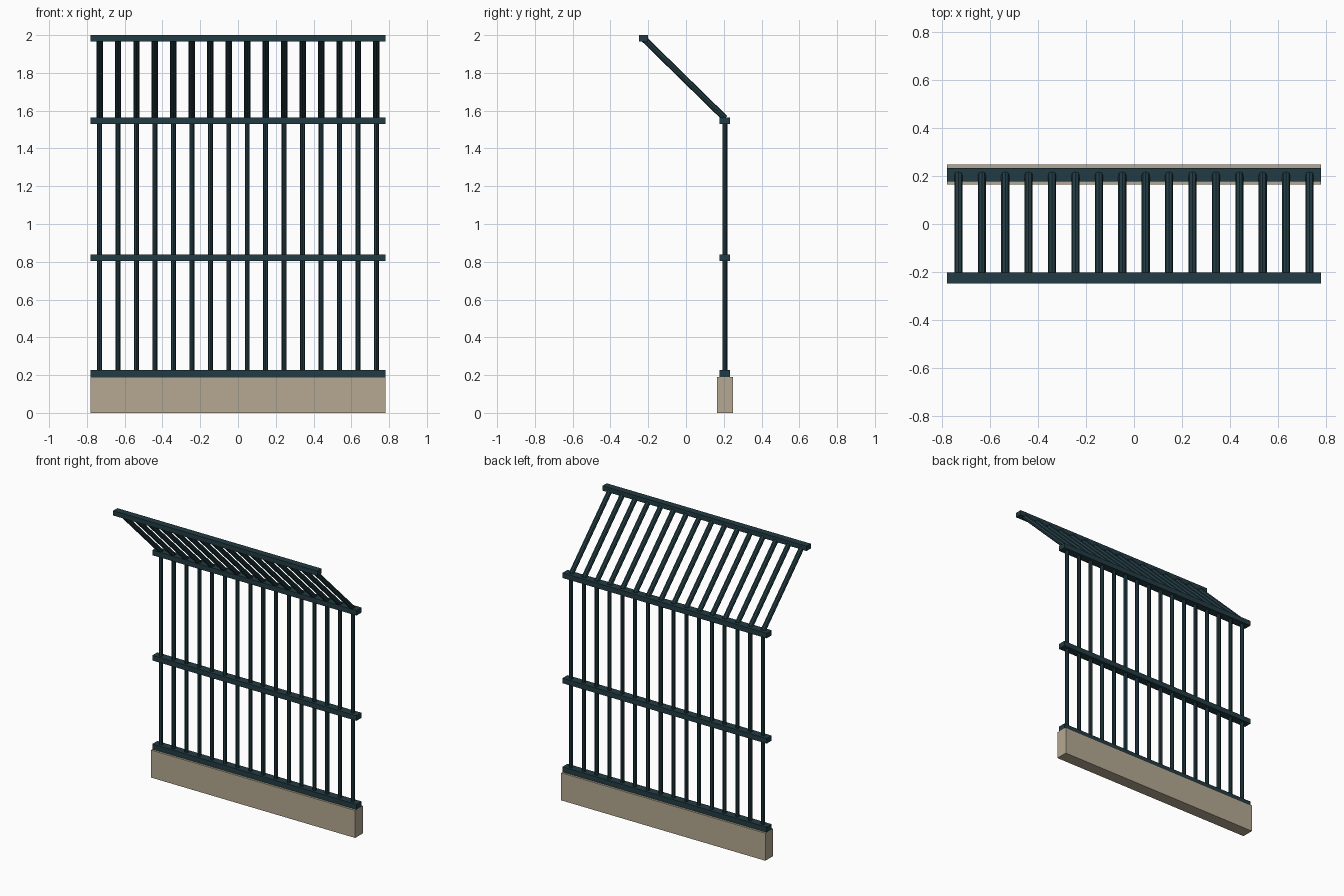
import bpy
from mathutils import Vector

if "Cube" in bpy.data.objects:
    bpy.data.objects.remove(bpy.data.objects["Cube"])


def material(name, rgb):
    m = bpy.data.materials.new(name)
    m.diffuse_color = (*rgb, 1)
    m.use_nodes = True
    m.node_tree.nodes["Principled BSDF"].inputs["Base Color"].default_value = m.diffuse_color
    return m


METAL = material("dark teal metal", (0.016, 0.044, 0.056))
STONE = material("beige stone", (0.46, 0.395, 0.285))


def box(name, y, z0, z1, depth, mat):
    """Full-width beam running along x."""
    bpy.ops.mesh.primitive_cube_add(size=1, location=(0, y, (z0 + z1) / 2))
    o = bpy.context.object
    o.name = name
    o.scale = (1.56, depth, z1 - z0)
    bpy.ops.object.transform_apply(location=False, rotation=False, scale=True)
    o.data.materials.append(mat)


def bars(name, start, end, radius):
    """Row of 16 eight-sided bars, repeated along x."""
    a, b = Vector(start), Vector(end)
    d = b - a
    bpy.ops.mesh.primitive_cylinder_add(vertices=8, radius=radius, depth=d.length)
    o = bpy.context.object
    o.name = name
    o.location = (a + b) / 2
    o.rotation_euler = Vector((0, 0, 1)).rotation_difference(d).to_euler()
    o.data.materials.append(METAL)
    arr = o.modifiers.new("row", 'ARRAY')
    arr.count = 16
    arr.use_relative_offset = False
    arr.use_constant_offset = True
    arr.constant_offset_displace = (STEP, 0, 0)


Y = 0.206            # plane of the upright fence
X0 = -0.733          # first bar
STEP = -2 * X0 / 15  # bar spacing

# Plinth and rails
box("plinth", Y, 0, 0.19, 0.084, STONE)
box("bottom_rail", Y, 0.19, 0.226, 0.055, METAL)
box("middle_rail", Y, 0.803, 0.838, 0.055, METAL)
box("upper_rail", Y, 1.53, 1.565, 0.055, METAL)
box("overhang_rail", -0.225, 1.967, 2.0, 0.046, METAL)

# Upright bars and overhanging sloped bars
bars("upright_bars", (X0, Y, 0.2), (X0, Y, 1.555), 0.013)
bars("sloped_bars", (X0, Y, 1.56), (X0, -0.225, 1.982), 0.017)
